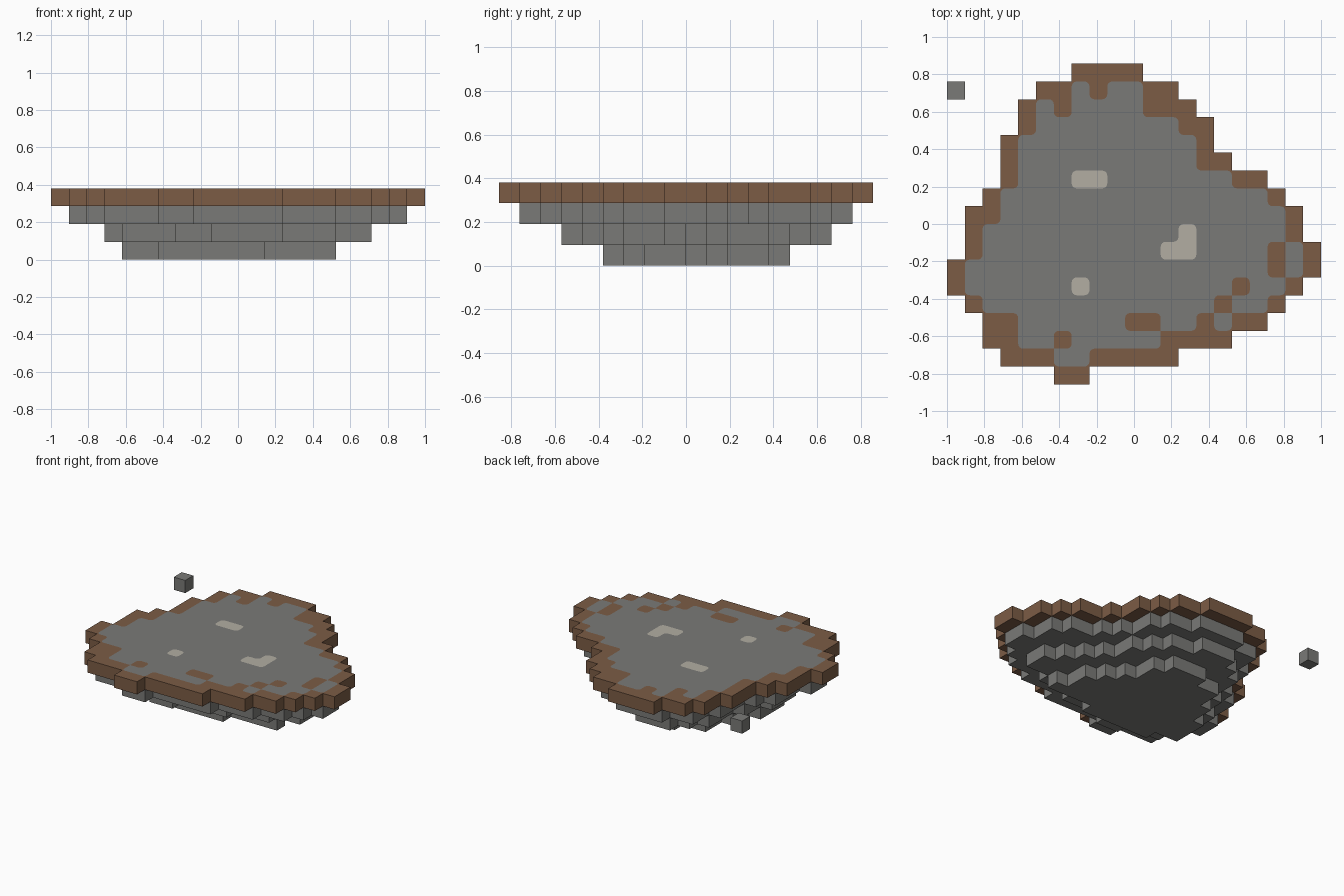
import bpy, bmesh, math

if "Cube" in bpy.data.objects:
    bpy.data.objects.remove(bpy.data.objects["Cube"], do_unlink=True)

COLS, ROWS = 21, 18
CELL = 2 / COLS

# Ground plan of the island: b = soil, g = stone, l = pale patch
PLAN = [
    ".......bbbb",
    ".....bbgbggbb",
    "....bgbggggbbb",
    "....bggggggggbb",
    "...bggggggggggb",
    "...bggggggggggbb",
    "...bgggllgggggggbb",
    "..bgggggggggggggggb",
    ".bbggggggggggggggggb",
    ".bggggggggggglgggggb",
    ".bggggggggggllggggbgb",
    "bgggggggggggggggggbgb",
    "bgggggglggggggggbggb",
    ".bgggggggggggggbggb",
    "..bbggggggbbggbgbb",
    "..bbggbgggggbbbb",
    "...bbbggbbbbb",
    "......bb",
]


def material(name, rgb):
    mat = bpy.data.materials.new(name)
    mat.use_nodes = True
    color = (*rgb, 1)
    mat.diffuse_color = color
    mat.node_tree.nodes["Principled BSDF"].inputs["Base Color"].default_value = color
    return mat


soil = material("brown soil", (0.2, 0.107, 0.06))
stone = material("grey stone", (0.195, 0.195, 0.185))
pale = material("pale stone", (0.445, 0.42, 0.365))


def pick(letters):
    return {(i, j) for j, row in enumerate(PLAN) for i, c in enumerate(row) if c in letters}


def spans(first_row, pairs):
    return {(i, first_row + j) for j, (a, b) in enumerate(pairs) for i in range(a, b)}


def erode(cells):
    return {(i, j) for i, j in cells
            if {(i - 1, j), (i + 1, j), (i, j - 1), (i, j + 1)} <= cells}


def corner(i, j, z=0):
    return ((i - COLS / 2) * CELL, (ROWS / 2 - j) * CELL, z)


def finish(bm, name, mat):
    mesh = bpy.data.meshes.new(name)
    bm.to_mesh(mesh)
    bm.free()
    mesh.materials.append(mat)
    obj = bpy.data.objects.new(name, mesh)
    bpy.context.collection.objects.link(obj)
    return obj


def slab(name, cells, level, mat):
    """One block layer, extruded from a set of grid cells."""
    bm = bmesh.new()
    for i, j in cells:
        ring = [(i, j + 1), (i + 1, j + 1), (i + 1, j), (i, j)]
        bm.faces.new([bm.verts.new(corner(a, b, level * CELL)) for a, b in ring])
    bmesh.ops.remove_doubles(bm, verts=bm.verts, dist=CELL / 100)
    result = bmesh.ops.extrude_face_region(bm, geom=bm.faces[:], use_keep_orig=True)
    top = [v for v in result["geom"] if isinstance(v, bmesh.types.BMVert)]
    bmesh.ops.translate(bm, verts=top, vec=(0, 0, CELL))
    bmesh.ops.recalc_face_normals(bm, faces=bm.faces)
    bmesh.ops.dissolve_limit(bm, angle_limit=0.01, verts=bm.verts, edges=bm.edges)
    return finish(bm, name, mat)


def plate(name, cells, z, mat, radius=0.28):
    """Thin painted area with rounded inner and outer corners."""
    bm = bmesh.new()

    def polygon(points):
        face = bm.faces.new([bm.verts.new(corner(x, y, z)) for x, y in points])
        face.normal_update()
        if face.normal.z < 0:
            face.normal_flip()

    for i in range(COLS):
        for j in range(ROWS):
            inside = (i, j) in cells
            outline = []
            for k, (sx, sy) in enumerate([(1, 1), (-1, 1), (-1, -1), (1, -1)]):
                sides = [(i + sx, j) in cells, (i, j + sy) in cells]
                diagonal = (i + sx, j + sy) in cells
                tip = (i + (1 + sx) / 2, j + (1 + sy) / 2)
                arc = []
                for step in range(5):
                    a = math.pi / 2 * (k + step / 4)
                    arc.append((tip[0] + radius * (math.cos(a) - sx),
                                tip[1] + radius * (math.sin(a) - sy)))
                if inside:
                    outline += [tip] if any(sides) or diagonal else arc
                elif all(sides) and diagonal:
                    polygon([tip] + arc)
            if inside:
                polygon(outline)
    bmesh.ops.remove_doubles(bm, verts=bm.verts, dist=CELL / 100)
    return finish(bm, name, mat)


# Stepped island, from the soil rim down to the base
island = pick("bgl")
slab("soil_rim", island, 3, soil)
slab("upper_rock", erode(island), 2, stone)
slab("middle_rock", spans(2, [(7, 10), (6, 12), (5, 13), (5, 14), (5, 14), (4, 15), (4, 16),
                              (3, 17), (3, 18), (3, 18), (4, 16), (4, 13), (7, 9)]), 1, stone)
slab("base_rock", spans(4, [(8, 11), (6, 12), (6, 12), (5, 13), (5, 14),
                            (4, 15), (4, 15), (4, 16), (6, 12)]), 0, stone)

# Painted ground
TOP = 4 * CELL
plate("stone_ground", pick("gl"), TOP + 0.002, stone)
plate("pale_patches", pick("l"), TOP + 0.004, pale)

# Loose floating block
slab("floating_block", {(0, 1)}, 3, stone)
